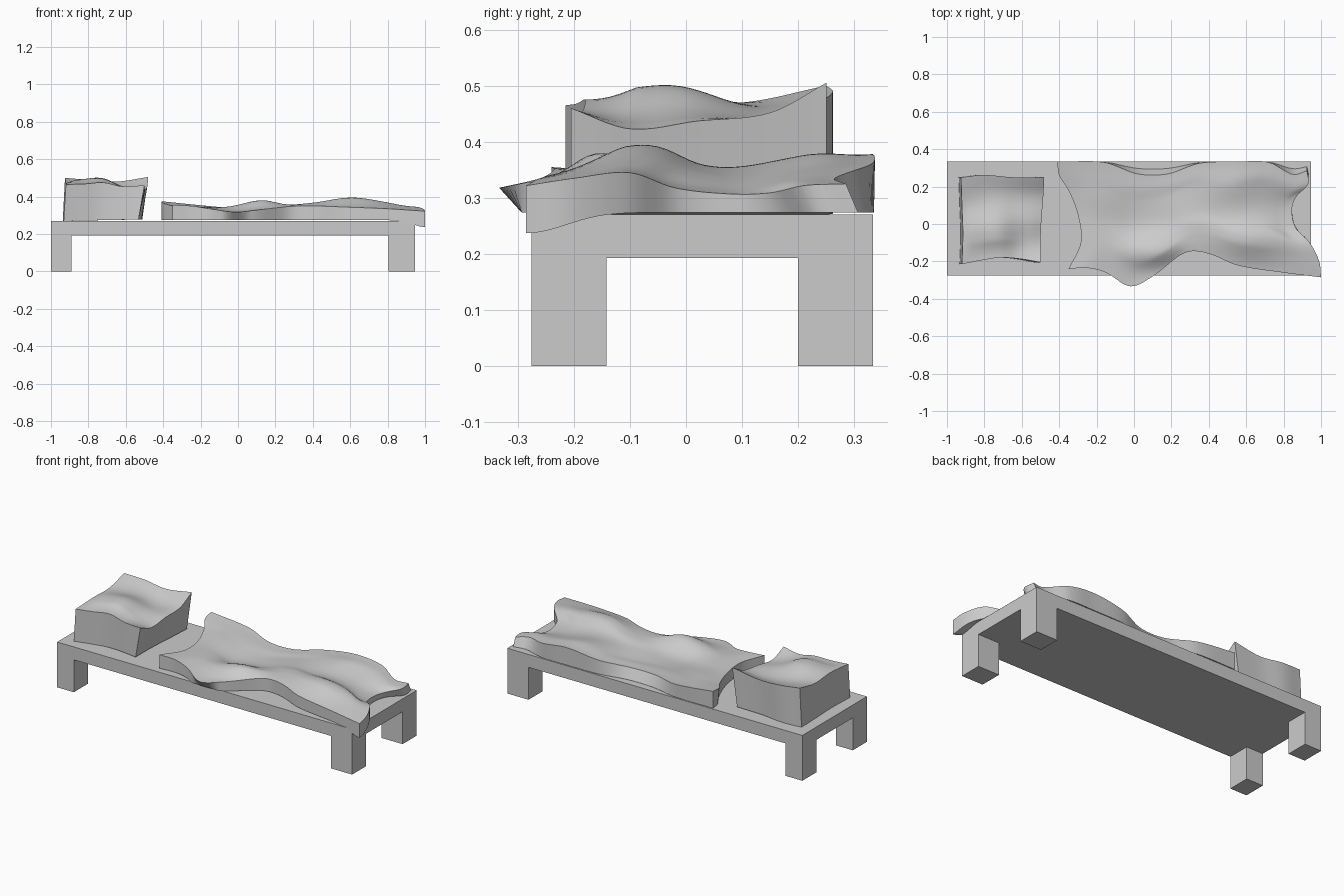
import bpy, bmesh, math
from mathutils import Vector

if "Cube" in bpy.data.objects:
    bpy.data.objects.remove(bpy.data.objects["Cube"])


def box(name, x0, x1, y0, y1, z0, z1):
    bpy.ops.mesh.primitive_cube_add(size=1, location=((x0 + x1) / 2, (y0 + y1) / 2, (z0 + z1) / 2))
    o = bpy.context.object
    o.name = name
    o.scale = (x1 - x0, y1 - y0, z1 - z0)
    bpy.ops.object.transform_apply(location=False, rotation=False, scale=True)


def curve(pts, axis):
    """Smooth 3D curve through pts, parameterised 0..1 along the given axis."""
    P = [Vector(p) for p in pts]
    k = [(p[axis] - P[0][axis]) / (P[-1][axis] - P[0][axis]) for p in P]
    n = len(P)
    m = [(P[min(i + 1, n - 1)] - P[max(i - 1, 0)]) / (k[min(i + 1, n - 1)] - k[max(i - 1, 0)])
         for i in range(n)]

    def f(t):
        i = 0
        while i < n - 2 and t > k[i + 1]:
            i += 1
        h = k[i + 1] - k[i]
        s = (t - k[i]) / h
        return (P[i] * (2*s**3 - 3*s*s + 1) + m[i] * (h * (s**3 - 2*s*s + s))
                + P[i + 1] * (3*s*s - 2*s**3) + m[i + 1] * (h * (s**3 - s*s)))
    return f


def soft_slab(name, front, back, left, right, hills, under, nu, nv):
    """Closed soft block: top patch spanned by four edge curves, plus an underside."""
    F, B, L, R = curve(front, 0), curve(back, 0), curve(left, 1), curve(right, 1)
    bm = bmesh.new()
    top, bot = [], []
    for i in range(nu + 1):
        u = i / nu
        tr, br = [], []
        for j in range(nv + 1):
            v = j / nv
            p = (F(u) * (1 - v) + B(u) * v + L(v) * (1 - u) + R(v) * u
                 - (F(0) * (1 - u) + F(1) * u) * (1 - v) - (B(0) * (1 - u) + B(1) * u) * v)
            br.append(bm.verts.new(under(p, u, v)))
            fade = min(1, 12 * u * (1 - u)) * min(1, 6 * v * (1 - v))
            for hx, hy, sx, sy, h in hills:
                p.z += fade * h * math.exp(-((p.x - hx) / sx)**2 - ((p.y - hy) / sy)**2)
            tr.append(bm.verts.new(p))
        top.append(tr)
        bot.append(br)
    for i in range(nu):
        for j in range(nv):
            for g in (top, bot):
                bm.faces.new((g[i][j], g[i + 1][j], g[i + 1][j + 1], g[i][j + 1]))
    # side walls
    rim = ([(i, 0) for i in range(nu)] + [(nu, j) for j in range(nv)]
           + [(i, nv) for i in range(nu, 0, -1)] + [(0, j) for j in range(nv, 0, -1)])
    for (a, b), (c, d) in zip(rim, rim[1:] + rim[:1]):
        bm.faces.new((top[a][b], bot[a][b], bot[c][d], top[c][d]))
    bmesh.ops.recalc_face_normals(bm, faces=bm.faces)
    me = bpy.data.meshes.new(name)
    bm.to_mesh(me)
    bm.free()
    o = bpy.data.objects.new(name, me)
    bpy.context.collection.objects.link(o)
    bpy.ops.object.select_all(action='DESELECT')
    o.select_set(True)
    bpy.context.view_layer.objects.active = o
    bpy.ops.object.shade_smooth_by_angle(angle=math.radians(40))


# bed frame
box("bed_top", -1, 0.945, -0.275, 0.333, 0.193, 0.27)
for end, x0, x1 in (("left", -1, -0.89), ("right", 0.805, 0.945)):
    for side, y0, y1 in (("front", -0.275, -0.142), ("back", 0.2, 0.333)):
        box(f"{side}_{end}_leg", x0, x1, y0, y1, 0, 0.193)


# pillow
def pillow_under(p, u, v):
    return Vector((p.x - 0.012 - 0.02 * u, p.y, 0.27 + 0.008 * u))


soft_slab(
    "pillow",
    [(-.92, -.215, .465), (-.82, -.195, .468), (-.72, -.18, .475), (-.62, -.185, .455), (-.5, -.205, .46)],
    [(-.925, .25, .50), (-.8, .262, .49), (-.65, .25, .48), (-.48, .25, .505)],
    [(-.92, -.215, .465), (-.915, -.05, .475), (-.92, .1, .47), (-.925, .25, .50)],
    [(-.5, -.205, .46), (-.50, -.1, .423), (-.495, .02, .437), (-.485, .15, .452), (-.48, .25, .505)],
    [(-.73, -.04, .15, .13, .045)], pillow_under, 28, 28)


# blanket
def blanket_under(p, u, v):
    droop = 0.037 * math.exp(-((p.x - 1) / .09)**2 - ((p.y + .285) / .1)**2)
    y = max(p.y, -0.293) + 0.45 * v**6 * (0.333 - p.y)
    return Vector((p.x, y, 0.274 - droop))


soft_slab(
    "blanket",
    [(-.35, -.24, .355), (-.25, -.235, .35), (-.15, -.26, .335), (-.02, -.333, .318), (.1, -.28, .328),
     (.25, -.165, .345), (.32, -.145, .35), (.42, -.165, .35), (.55, -.22, .345), (.8, -.26, .335),
     (1, -.285, .322)],
    [(-.41, .333, .375), (-.16, .33, .35), (.02, .268, .335), (.18, .268, .335), (.35, .325, .355),
     (.55, .333, .378), (.72, .33, .36), (.85, .265, .335), (.925, .285, .325)],
    [(-.35, -.24, .355), (-.285, -.1, .345), (-.30, .05, .34), (-.35, .18, .35), (-.40, .26, .365),
     (-.41, .333, .375)],
    [(1, -.285, .322), (.99, -.2, .335), (.94, -.1, .345), (.865, -.02, .318), (.845, .08, .307),
     (.87, .15, .309), (.93, .21, .322), (.925, .285, .325)],
    [(.1, -.15, .16, .1, .055), (.6, -.1, .2, .12, .032), (.55, .2, .22, .1, .02),
     (-.15, .15, .2, .12, .012), (.25, .08, .2, .12, .012)], blanket_under, 90, 40)
